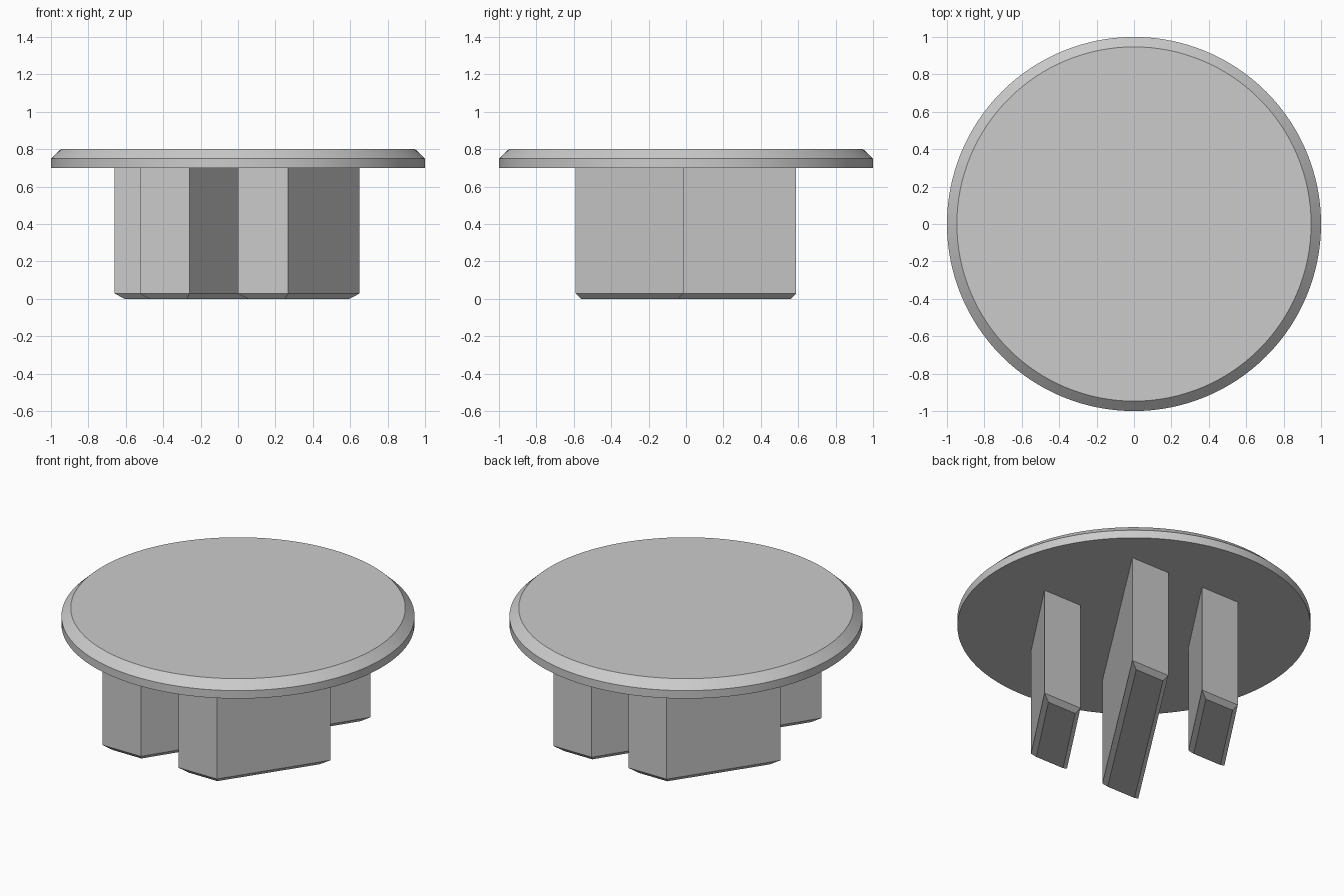
import bpy
import bmesh
import math

cube = bpy.data.objects.get("Cube")
if cube:
    bpy.data.objects.remove(cube, do_unlink=True)

# Single material
grey = bpy.data.materials.new("light_grey")
grey.use_nodes = True
colour = (0.6, 0.6, 0.6, 1)
grey.diffuse_color = colour
grey.node_tree.nodes["Principled BSDF"].inputs["Base Color"].default_value = colour


def make_object(name, bm):
    bmesh.ops.recalc_face_normals(bm, faces=bm.faces)
    mesh = bpy.data.meshes.new(name)
    bm.to_mesh(mesh)
    bm.free()
    mesh.materials.append(grey)
    obj = bpy.data.objects.new(name, mesh)
    bpy.context.collection.objects.link(obj)
    return obj


# Round cap with a chamfered upper rim
SEGMENTS = 128
UNDERSIDE, SHOULDER, TOP = 0.70, 0.75, 0.80
bm = bmesh.new()
rings = []
for radius, z in ((1, UNDERSIDE), (1, SHOULDER), (0.947, TOP)):
    ring = []
    for i in range(SEGMENTS):
        a = math.tau * i / SEGMENTS
        ring.append(bm.verts.new((radius * math.cos(a), radius * math.sin(a), z)))
    rings.append(ring)
for low, high in zip(rings, rings[1:]):
    for i in range(SEGMENTS):
        j = (i + 1) % SEGMENTS
        bm.faces.new((low[i], low[j], high[j], high[i]))
bm.faces.new(rings[0])
bm.faces.new(rings[-1])
cap = make_object("cap_disc", bm)
bpy.ops.object.select_all(action="DESELECT")
cap.select_set(True)
bpy.context.view_layer.objects.active = cap
bpy.ops.object.shade_smooth_by_angle(angle=math.radians(25))


# Slanted parallelogram prongs, chamfered along the bottom edges
def add_prong(name, cx, cy, run, depth, width=0.265):
    bm = bmesh.new()
    corners = []
    for side, end in ((-1, -1), (1, -1), (1, 1), (-1, 1)):
        corners.append((cx + (side * width + end * run) / 2, cy + end * depth / 2))
    low = [bm.verts.new((x, y, 0)) for x, y in corners]
    high = [bm.verts.new((x, y, UNDERSIDE)) for x, y in corners]
    base = bm.faces.new(low)
    bm.faces.new(high)
    for i in range(4):
        j = (i + 1) % 4
        bm.faces.new((low[i], low[j], high[j], high[i]))
    bmesh.ops.recalc_face_normals(bm, faces=bm.faces)
    bmesh.ops.bevel(bm, geom=list(base.edges), offset=0.028,
                    segments=1, affect="EDGES")
    make_object(name, bm)


add_prong("middle_prong", -0.01, 0, 0.765, 1.176)
add_prong("left_prong", 0.325, -0.302, 0.383, 0.575)
add_prong("right_prong", -0.335, 0.298, 0.383, 0.575)
